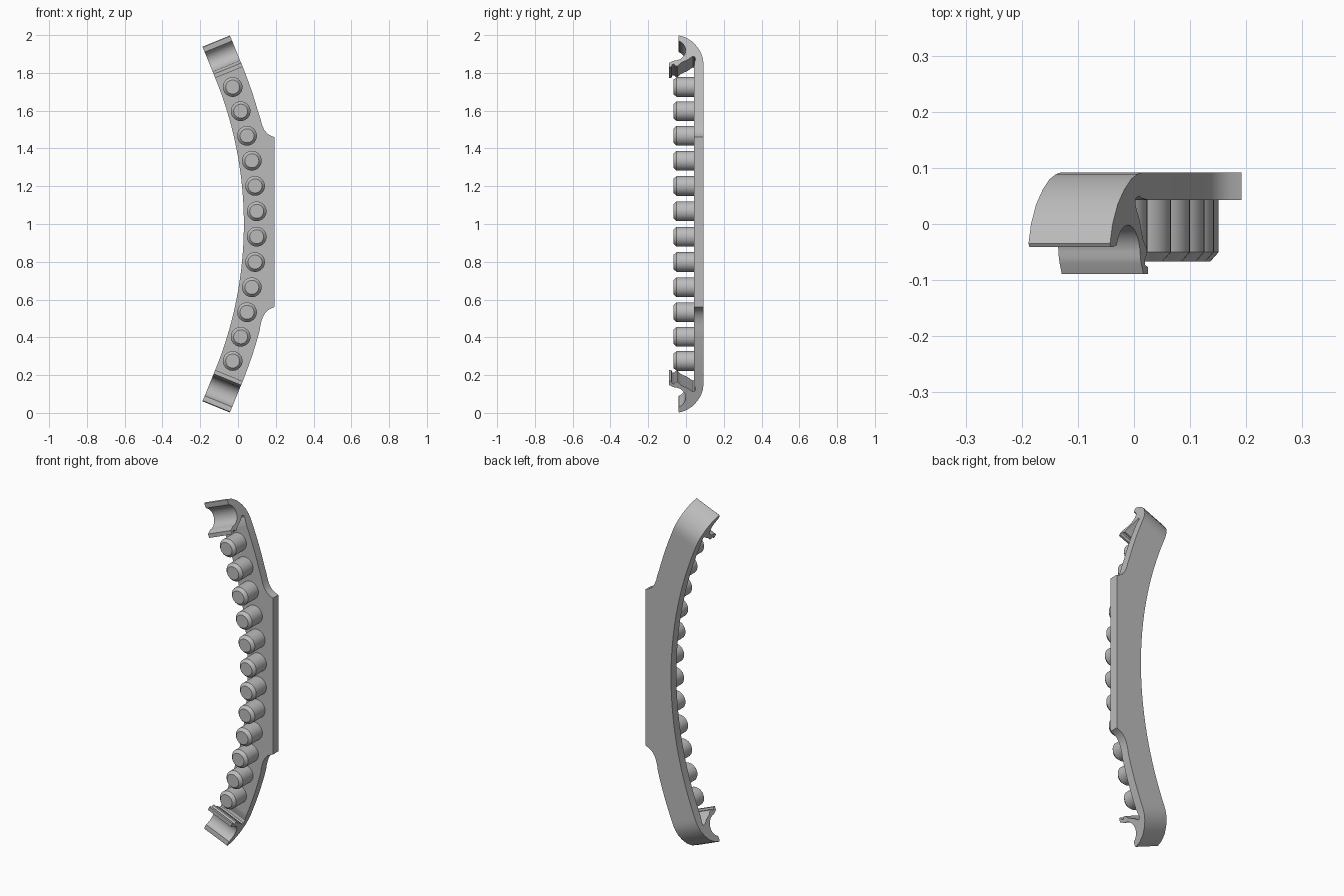
import bpy, bmesh
from math import sin, cos, pi, radians, sqrt
from mathutils import Vector

if "Cube" in bpy.data.objects:
    bpy.data.objects.remove(bpy.data.objects["Cube"])

CX, CZ = -2.017, 1.0               # centre of the bracket's arc
R_IN, R_OUT, R_PEG = 2.048, 2.205, 2.117
END = radians(22.2)                # where the arc meets the clips
FRONT, BACK = 0.043, 0.092         # plate faces in y
T_END = 0.178                      # clip length beyond the arc

grey = bpy.data.materials.new("plain grey")
grey.use_nodes = True
grey.diffuse_color = (0.5, 0.5, 0.5, 1)
grey.node_tree.nodes["Principled BSDF"].inputs["Base Color"].default_value = (0.5, 0.5, 0.5, 1)


def polar(r, a):
    return CX + r * cos(a), CZ + r * sin(a)


def prism(name, points, step):
    """Extrude a closed outline along a vector."""
    bm = bmesh.new()
    face = bm.faces.new([bm.verts.new(p) for p in points])
    out = bmesh.ops.extrude_face_region(bm, geom=[face])
    new = [v for v in out["geom"] if isinstance(v, bmesh.types.BMVert)]
    bmesh.ops.translate(bm, verts=new, vec=step)
    return finish(name, bm)


def finish(name, bm):
    bmesh.ops.recalc_face_normals(bm, faces=bm.faces)
    mesh = bpy.data.meshes.new(name)
    bm.to_mesh(mesh)
    bm.free()
    mesh.materials.append(grey)
    obj = bpy.data.objects.new(name, mesh)
    bpy.context.collection.objects.link(obj)
    bpy.ops.object.select_all(action='DESELECT')
    obj.select_set(True)
    bpy.context.view_layer.objects.active = obj
    bpy.ops.object.shade_smooth_by_angle(angle=radians(30))
    return obj


# Curved plate with a straight-edged tab on the outer side
N = 48
inner = [polar(R_IN, END * (2 * i / N - 1)) for i in range(N + 1)]
outer = [polar(R_OUT, END * (1 - 2 * i / N)) for i in range(N + 1)]
fillet = [(0.118, 0.1), (0.126, 0.068), (0.138, 0.04), (0.154, 0.02), (0.172, 0.008), (0.192, 0)]
tab_top, tab_bottom = 1.46, 0.56
upper = [p for p in outer if p[1] > tab_top + 0.11]
lower = [p for p in outer if p[1] < tab_bottom - 0.11]
outline = (inner + upper + [(x, tab_top + d) for x, d in fillet]
           + [(x, tab_bottom - d) for x, d in reversed(fillet)] + lower)
prism("curved_plate", [(x, FRONT, z) for x, z in outline], (0, BACK - FRONT, 0))

# Clip profile as (y, distance from the tip): back curve, slot, sprung arm, lip
profile = [(-0.035, 0), (0, 0.012), (0.035, 0.036), (0.062, 0.068), (0.08, 0.1),
           (0.089, 0.13), (BACK, 0.155), (BACK, T_END), (FRONT, T_END),
           (0.046, 0.15), (0.05, 0.136), (0.046, 0.122), (0.036, 0.119),
           (0.022, 0.128), (0.01, 0.138), (-0.028, 0.156), (-0.044, 0.174),
           (-0.054, 0.174), (-0.064, 0.163), (-0.073, 0.166), (-0.077, 0.179),
           (-0.089, 0.179), (-0.089, 0.157), (-0.07, 0.147)]
# round seat inside the jaw
profile += [(-0.06 + 0.058 * cos(a), 0.085 + 0.058 * sin(a))
            for a in [radians(90 - 158 * i / 16) for i in range(17)]]
profile += [(-0.041, 0.012), (-0.041, 0.004)]

for name, s in (("upper_clip", 1), ("lower_clip", -1)):
    radial = Vector((cos(END), 0, s * sin(END)))
    along = Vector((-sin(END), 0, s * cos(END)))
    base = Vector((CX, 0, CZ)) + radial * R_IN
    pts = [base + along * (T_END - t) + Vector((0, y, 0)) for y, t in profile]
    prism(name, pts, radial * (R_OUT - R_IN))

# Row of chamfered pegs along the arc
SIDES = 32
rings = [(0.052, FRONT + 0.005), (0.052, -0.05), (0.037, -0.067)]
for i in range(12):
    x, z = polar(R_PEG, radians(20.03) * (2 * i / 11 - 1))
    bm = bmesh.new()
    loops = [[bm.verts.new((x + r * cos(2 * pi * k / SIDES), y, z + r * sin(2 * pi * k / SIDES)))
              for k in range(SIDES)] for r, y in rings]
    for a, b in zip(loops, loops[1:]):
        for k in range(SIDES):
            n = (k + 1) % SIDES
            bm.faces.new((a[k], a[n], b[n], b[k]))
    bm.faces.new(loops[0])
    bm.faces.new(loops[-1])
    finish(f"peg_{i + 1}", bm)
